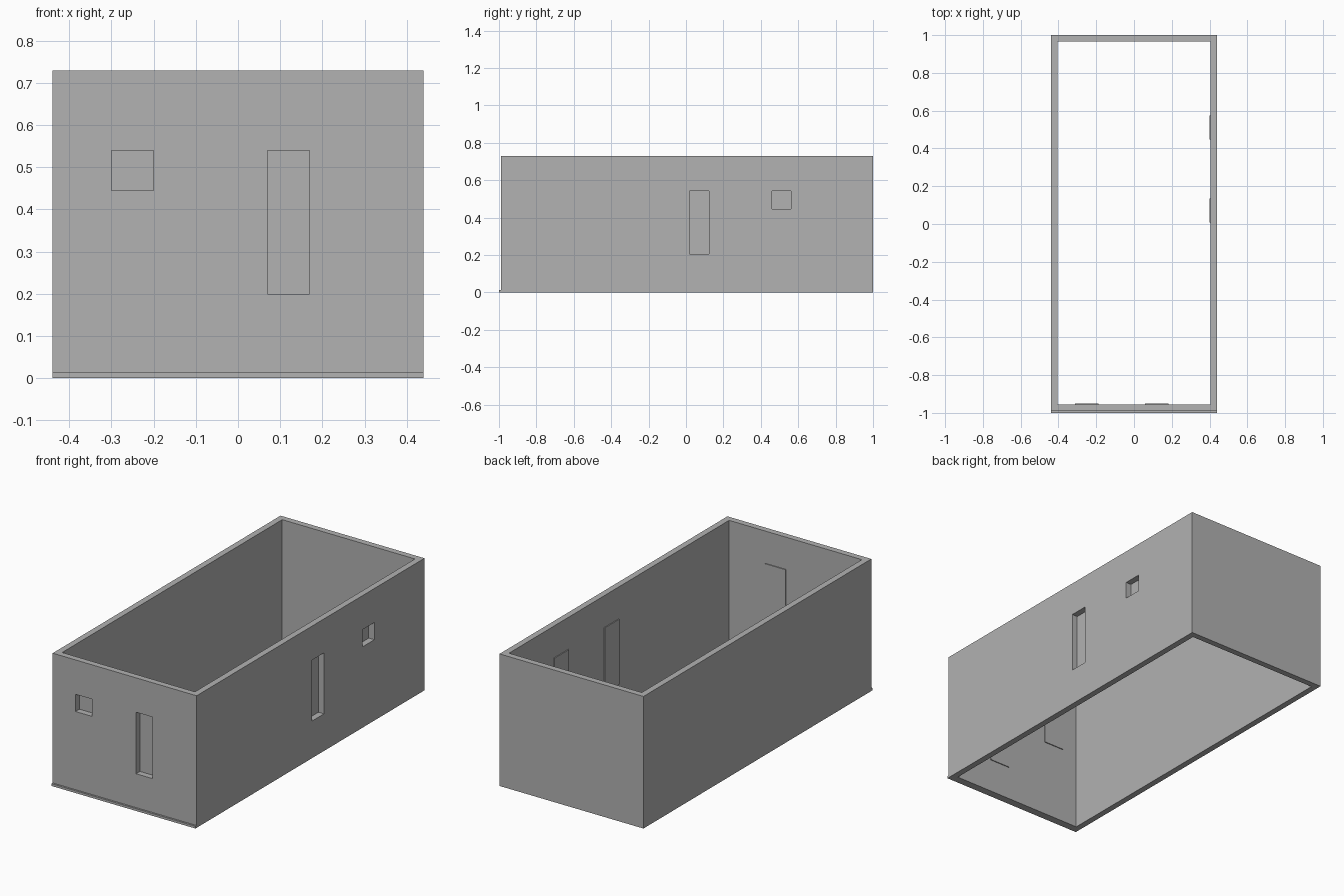
import bpy

default = bpy.data.objects.get("Cube")
if default:
    bpy.data.objects.remove(default, do_unlink=True)

grey = bpy.data.materials.new("plain grey")
grey.use_nodes = True
color = (0.445, 0.445, 0.445, 1)
grey.diffuse_color = color
grey.node_tree.nodes["Principled BSDF"].inputs["Base Color"].default_value = color

HALF_W, FRONT, BACK, HEIGHT = 0.44, -0.99, 1.0, 0.73
WALL, PLATE, RIM, OVER = 0.034, 0.005, 0.012, 0.05


def box(name, low, high):
    """Axis-aligned box between two corners."""
    size = [b - a for a, b in zip(low, high)]
    centre = [(a + b) / 2 for a, b in zip(low, high)]
    bpy.ops.mesh.primitive_cube_add(size=1, location=centre)
    obj = bpy.context.object
    obj.name = name
    obj.scale = size
    bpy.ops.object.transform_apply(location=True, rotation=False, scale=True)
    obj.data.materials.append(grey)
    return obj


def cut(target, low, high):
    """Subtract a box from the target."""
    cutter = box("cutter", low, high)
    cutter.hide_render = True
    mod = target.modifiers.new("opening", "BOOLEAN")
    mod.operation = "DIFFERENCE"
    mod.solver = "EXACT"
    mod.object = cutter
    bpy.context.view_layer.objects.active = target
    bpy.ops.object.modifier_apply(modifier=mod.name)
    bpy.data.objects.remove(cutter, do_unlink=True)


# Four walls, open at the top and the bottom
walls = box("walls", (-HALF_W, FRONT, 0), (HALF_W, BACK, HEIGHT))
inner_x, inner_front = HALF_W - WALL, FRONT + WALL
cut(walls, (-inner_x, inner_front, -OVER), (inner_x, BACK - WALL, HEIGHT + OVER))

# Openings: name, wall, start and end along the wall, bottom and top
openings = [
    ("front_window", "front", -0.30, -0.20, 0.445, 0.54),
    ("front_door", "front", 0.07, 0.17, 0.20, 0.54),
    ("side_door", "side", 0.02, 0.123, 0.205, 0.542),
    ("side_window", "side", 0.46, 0.562, 0.447, 0.542),
]
for name, wall, a, b, bottom, top in openings:
    a2, b2, bottom2, top2 = a - RIM, b + RIM, bottom - RIM, top + RIM
    # Each opening is closed by a thin plate on the inner face
    if wall == "front":
        cut(walls, (a, FRONT - OVER, bottom), (b, inner_front + OVER, top))
        box(name + "_plate", (a2, inner_front, bottom2), (b2, inner_front + PLATE, top2))
    else:
        cut(walls, (inner_x - OVER, a, bottom), (HALF_W + OVER, b, top))
        box(name + "_plate", (inner_x - PLATE, a2, bottom2), (inner_x, b2, top2))

# Low sill along the foot of the front wall
box("front_sill", (-HALF_W, -1, 0), (HALF_W, FRONT, 0.013))
